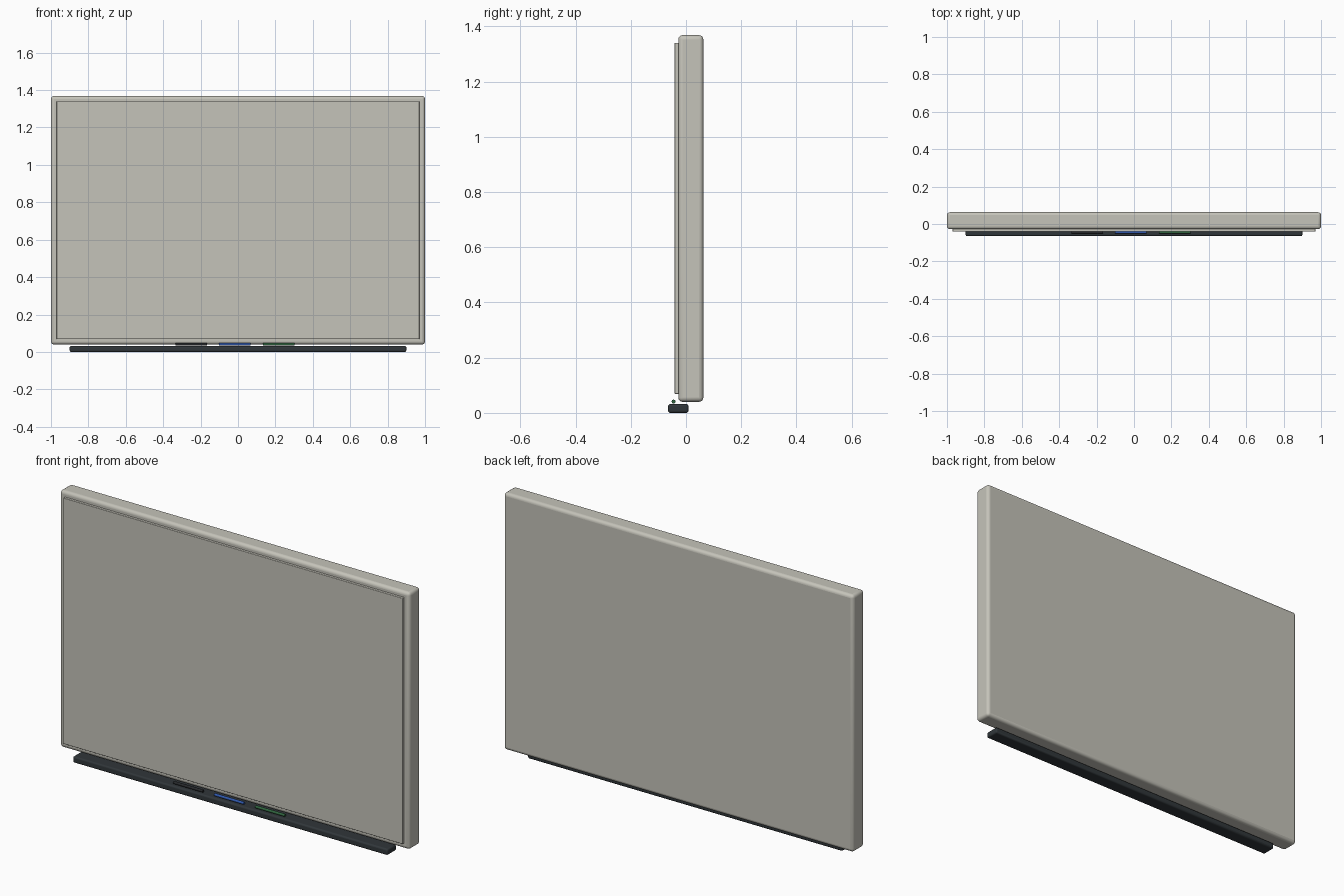
import bpy, math

if "Cube" in bpy.data.objects:
    bpy.data.objects.remove(bpy.data.objects["Cube"])


def material(name, rgb):
    m = bpy.data.materials.new(name)
    m.diffuse_color = (*rgb, 1)
    m.use_nodes = True
    m.node_tree.nodes["Principled BSDF"].inputs["Base Color"].default_value = m.diffuse_color
    return m


def finish(ob, name, mat, bevel=0, segments=3):
    ob.name = name
    ob.data.materials.append(mat)
    if bevel:
        mod = ob.modifiers.new("Bevel", 'BEVEL')
        mod.width, mod.segments = bevel, segments
        mod.limit_method = 'ANGLE'
    bpy.ops.object.shade_smooth_by_angle(angle=math.radians(35))
    return ob


def box(name, lo, hi, mat, bevel=0, segments=3):
    bpy.ops.mesh.primitive_cube_add(size=1, location=[(a + b) / 2 for a, b in zip(lo, hi)])
    ob = bpy.context.object
    ob.scale = [b - a for a, b in zip(lo, hi)]
    bpy.ops.object.transform_apply(location=False, rotation=False, scale=True)
    return finish(ob, name, mat, bevel, segments)


pale = material("pale_grey", (0.56, 0.55, 0.49))
dark = material("dark_grey", (0.03, 0.037, 0.042))
inks = {
    "black": material("black_ink", (0.02, 0.022, 0.025)),
    "blue": material("blue_ink", (0.03, 0.10, 0.42)),
    "green": material("green_ink", (0.03, 0.13, 0.05)),
}

# Board body and raised writing surface
box("board_frame", (-1, -0.028, 0.04), (1, 0.063, 1.368), pale, 0.016, 4)
box("writing_surface", (-0.97, -0.041, 0.069), (0.97, -0.02, 1.34), pale, 0.002, 2)

# Pen tray below the board
box("pen_tray", (-0.9, -0.065, 0), (0.9, 0.009, 0.032), dark, 0.008, 3)

# Markers lying on the tray
for i, (colour, mat) in enumerate(inks.items()):
    bpy.ops.mesh.primitive_cylinder_add(vertices=16, radius=0.007, depth=0.168,
                                        location=(-0.251 + i * 0.234, -0.045, 0.041),
                                        rotation=(0, math.pi / 2, 0))
    finish(bpy.context.object, colour + "_marker", mat)
